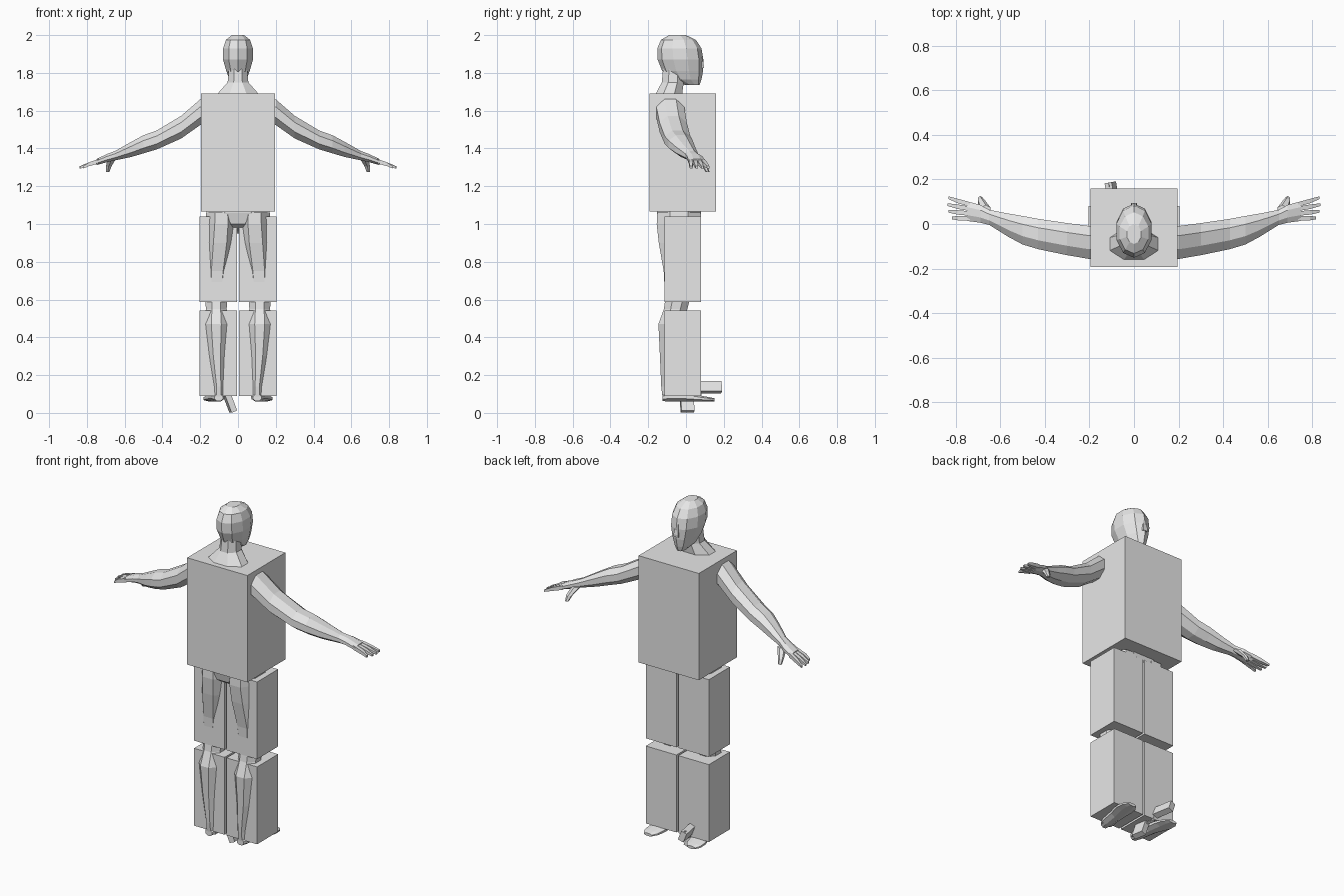
import bpy, bmesh, math
from mathutils import Matrix, Vector

grey = bpy.data.materials.new("light_grey")
grey.diffuse_color = (0.8, 0.8, 0.8, 1)


def finish(name, bm, mirror=False):
    bmesh.ops.recalc_face_normals(bm, faces=bm.faces)
    me = bpy.data.meshes.new(name)
    bm.to_mesh(me)
    bm.free()
    me.materials.append(grey)
    ob = bpy.data.objects.new(name, me)
    bpy.context.collection.objects.link(ob)
    if mirror:
        ob.modifiers.new("mirror", 'MIRROR')
    return ob


# Loft of polygon rings across one axis; ring = (position, centre u, centre v, half u, half v)
def loft(name, axis, rings, n=8, mirror=False):
    bm = bmesh.new()
    u, v = [i for i in range(3) if i != axis]
    s = 1 / math.cos(math.pi / n)
    loops = []
    for p, cu, cv, hu, hv in rings:
        loop = []
        for k in range(n):
            a = 2 * math.pi * (k + 0.5) / n
            co = Vector()
            co[axis] = p
            co[u] = cu + hu * s * math.cos(a)
            co[v] = cv + hv * s * math.sin(a)
            loop.append(bm.verts.new(co))
        loops.append(loop)
    for a, b in zip(loops, loops[1:]):
        for k in range(n):
            j = (k + 1) % n
            bm.faces.new((a[k], a[j], b[j], b[k]))
    bm.faces.new(loops[0])
    bm.faces.new(loops[-1])
    return finish(name, bm, mirror)


def add_box(bm, lo, hi):
    lo, hi = Vector(lo), Vector(hi)
    m = Matrix.Translation((lo + hi) / 2) @ Matrix.Diagonal((*(hi - lo), 1))
    bmesh.ops.create_cube(bm, size=1, matrix=m)


def box(name, lo, hi, mirror=False):
    bm = bmesh.new()
    add_box(bm, lo, hi)
    return finish(name, bm, mirror)


# Boxes around the torso and legs
box("torso_box", (-0.195, -0.192, 1.065), (0.195, 0.16, 1.69))
box("thigh_box", (0.006, -0.115, 0.588), (0.204, 0.08, 1.04), True)
box("shin_box", (0.006, -0.115, 0.09), (0.204, 0.08, 0.543), True)

# Head
loft("head", 2, [
    (1.735, 0, 0.035, 0.022, 0.035),
    (1.765, 0, 0.000, 0.045, 0.078),
    (1.81, 0, -0.018, 0.062, 0.103),
    (1.87, 0, -0.029, 0.079, 0.115),
    (1.93, 0, -0.035, 0.079, 0.111),
    (1.975, 0, -0.040, 0.064, 0.088),
    (2.0, 0, -0.045, 0.032, 0.042)], n=10)
loft("nose", 2, [
    (1.825, 0, 0.082, 0.014, 0.012),
    (1.84, 0, 0.080, 0.014, 0.015),
    (1.90, 0, 0.075, 0.008, 0.008)], n=4)

# Torso with shoulders and neck
loft("torso_and_neck", 2, [
    (0.95, 0, -0.03, 0.02, 0.04),
    (1.00, 0, -0.04, 0.09, 0.10),
    (1.06, 0, -0.037, 0.168, 0.117),
    (1.17, 0, -0.04, 0.150, 0.09),
    (1.30, 0, -0.04, 0.150, 0.10),
    (1.45, 0, -0.06, 0.185, 0.13),
    (1.55, 0, -0.07, 0.190, 0.122),
    (1.64, 0, -0.09, 0.180, 0.09),
    (1.69, 0, -0.09, 0.108, 0.07),
    (1.75, 0, -0.07, 0.055, 0.058),
    (1.84, 0, -0.065, 0.046, 0.055)])

# Arms with palms
loft("arm", 0, [
    (0.15, -0.085, 1.60, 0.07, 0.07),
    (0.20, -0.083, 1.592, 0.074, 0.068),
    (0.30, -0.068, 1.513, 0.072, 0.060),
    (0.43, -0.045, 1.445, 0.068, 0.050),
    (0.50, -0.028, 1.422, 0.064, 0.048),
    (0.565, -0.005, 1.395, 0.052, 0.040),
    (0.65, 0.030, 1.362, 0.034, 0.025),
    (0.69, 0.046, 1.350, 0.040, 0.022),
    (0.75, 0.058, 1.328, 0.044, 0.016)], mirror=True)

# Fingers and thumb
for name, y0, y1, tip in (("index_finger", 0.088, 0.118, 0.833),
                          ("middle_finger", 0.068, 0.087, 0.838),
                          ("ring_finger", 0.047, 0.057, 0.833),
                          ("little_finger", 0.026, 0.027, 0.818)):
    loft(name, 0, [(0.735, y0, 1.333, 0.010, 0.012),
                   (0.79, (y0 + y1) / 2, 1.316, 0.010, 0.010),
                   (tip, y1, 1.300, 0.006, 0.006)], n=4, mirror=True)
loft("thumb", 2, [(1.275, 0.69, 0.115, 0.009, 0.009),
                  (1.305, 0.685, 0.10, 0.015, 0.013),
                  (1.35, 0.665, 0.06, 0.022, 0.022)], n=6, mirror=True)

# Legs
loft("leg", 2, [
    (0.07, 0.102, -0.088, 0.030, 0.035),
    (0.14, 0.102, -0.095, 0.027, 0.036),
    (0.30, 0.112, -0.088, 0.045, 0.050),
    (0.47, 0.115, -0.080, 0.064, 0.066),
    (0.55, 0.115, -0.055, 0.055, 0.062),
    (0.60, 0.115, -0.045, 0.058, 0.065),
    (0.75, 0.110, -0.030, 0.075, 0.088),
    (0.90, 0.095, -0.032, 0.085, 0.112),
    (1.00, 0.088, -0.038, 0.085, 0.117),
    (1.06, 0.088, -0.037, 0.080, 0.115)], mirror=True)

# Feet
loft("foot", 1, [
    (-0.125, 0.102, 0.080, 0.022, 0.018),
    (-0.09, 0.105, 0.087, 0.036, 0.026),
    (0.00, 0.118, 0.085, 0.040, 0.024),
    (0.08, 0.133, 0.076, 0.050, 0.015),
    (0.125, 0.138, 0.072, 0.044, 0.011),
    (0.152, 0.140, 0.069, 0.026, 0.008)], mirror=True)

# Small pistol lying against one foot: slide, grip, trigger guard, sight
bm = bmesh.new()
add_box(bm, (-0.017, -0.06, -0.022), (0.017, 0.17, 0.034))
add_box(bm, (-0.016, -0.055, -0.132), (0.016, 0.015, -0.02))
add_box(bm, (-0.006, 0.01, -0.058), (0.006, 0.06, -0.050))
add_box(bm, (-0.006, 0.052, -0.055), (0.006, 0.06, -0.02))
add_box(bm, (-0.004, 0.15, 0.03), (0.004, 0.165, 0.040))
place = (Matrix.Translation((-0.075, 0.02, 0.13))
         @ Matrix.Rotation(math.radians(10), 4, 'Z')
         @ Matrix.Rotation(math.radians(-21), 4, 'Y'))
bmesh.ops.transform(bm, matrix=place, verts=bm.verts)
finish("pistol", bm)
